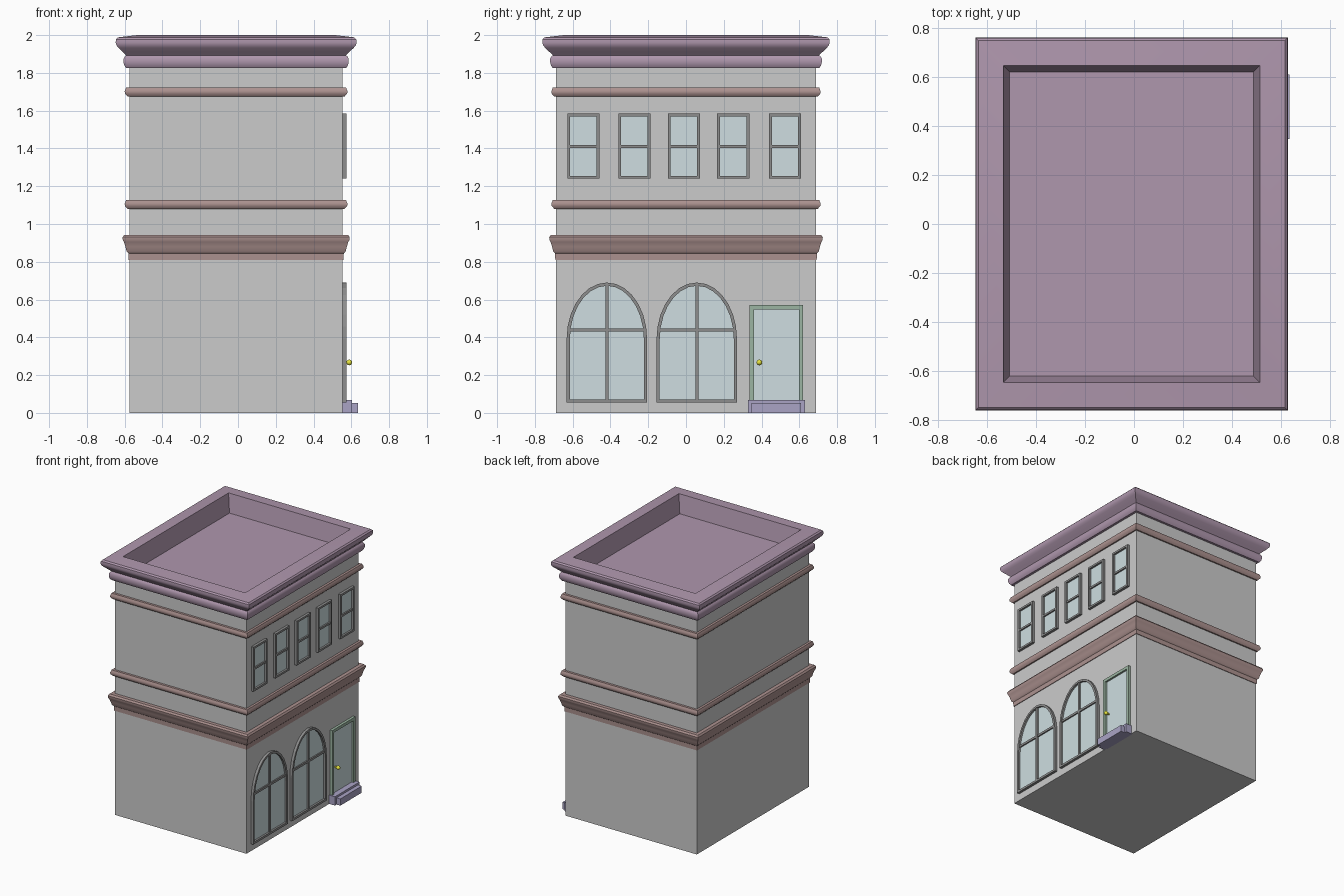
import bpy, bmesh, math

if "Cube" in bpy.data.objects:
    bpy.data.objects.remove(bpy.data.objects["Cube"])

CX, HX, HY = -0.01, 0.564, 0.687      # body centre and half sizes
WALL = CX + HX                        # x of the street wall


def mat(name, r, g, b):
    m = bpy.data.materials.new(name)
    m.diffuse_color = (r, g, b, 1)
    m.use_nodes = True
    m.node_tree.nodes["Principled BSDF"].inputs["Base Color"].default_value = m.diffuse_color
    return m


purple = mat("purple", 0.43, 0.31, 0.42)
brown = mat("brown", 0.42, 0.29, 0.28)
dark = mat("dark", 0.27, 0.27, 0.27)
glass = mat("glass", 0.62, 0.73, 0.75)
green = mat("green", 0.33, 0.46, 0.36)
stone = mat("stone", 0.40, 0.37, 0.56)
yellow = mat("yellow", 0.80, 0.78, 0.05)


def finish(bm, name, material=None, smooth=False):
    bmesh.ops.recalc_face_normals(bm, faces=bm.faces[:])
    me = bpy.data.meshes.new(name)
    bm.to_mesh(me)
    bm.free()
    ob = bpy.data.objects.new(name, me)
    bpy.context.collection.objects.link(ob)
    if material:
        me.materials.append(material)
    if smooth:
        bpy.ops.object.select_all(action='DESELECT')
        ob.select_set(True)
        bpy.context.view_layer.objects.active = ob
        bpy.ops.object.shade_smooth_by_angle(angle=math.radians(35))
    return ob


def box(name, x, y, z, material=None):
    bm = bmesh.new()
    bmesh.ops.create_cube(bm, size=1)
    for v in bm.verts:
        v.co = [(a + b) / 2 + c * (b - a) for (a, b), c in zip((x, y, z), v.co)]
    return finish(bm, name, material)


def moulding(name, profile, material, cap=False):
    """Sweep an (offset, z) profile around the rectangular body."""
    bm = bmesh.new()
    loops = [[bm.verts.new((CX + sx * (HX + o), sy * (HY + o), z))
              for sx, sy in ((-1, -1), (1, -1), (1, 1), (-1, 1))] for o, z in profile]
    pairs = list(zip(loops, loops[1:]))
    if cap:
        bm.faces.new(loops[0])
        bm.faces.new(loops[-1])
    else:
        pairs.append((loops[-1], loops[0]))
    for a, b in pairs:
        for i in range(4):
            j = (i + 1) % 4
            bm.faces.new((a[i], a[j], b[j], b[i]))
    return finish(bm, name, material, True)


def outline(y0, y1, z0, z1, inset, spring=None):
    """Rectangle, or arch-topped opening when spring is given."""
    y0, y1, z0, z1 = y0 + inset, y1 - inset, z0 + inset, z1 - inset
    if spring is None:
        return [(y0, z0), (y1, z0), (y1, z1), (y0, z1)]
    c, r, n = (y0 + y1) / 2, (y1 - y0) / 2, 14
    arc = [(c + r * math.cos(math.pi * i / n),
            spring + (z1 - spring) * math.sin(math.pi * i / n)) for i in range(n + 1)]
    return [(y0, z0), (y1, z0)] + arc


def framed_opening(name, y0, y1, z0, z1, w, material, spring=None):
    """Frame ring standing off the wall plus a glass pane."""
    depth = 0.02
    outer = outline(y0, y1, z0, z1, 0, spring)
    inner = outline(y0, y1, z0, z1, w, spring)
    bm = bmesh.new()
    loops = [[bm.verts.new((x, y, z)) for y, z in pts] for pts, x in
             ((outer, WALL - .005), (outer, WALL + depth),
              (inner, WALL + depth), (inner, WALL - .005))]
    n = len(outer)
    for k in range(4):
        a, b = loops[k], loops[(k + 1) % 4]
        for i in range(n):
            j = (i + 1) % n
            bm.faces.new((a[i], a[j], b[j], b[i]))
    finish(bm, name + "_frame", material)
    bm = bmesh.new()
    f = bm.faces.new([bm.verts.new((WALL + .005, y, z)) for y, z in inner])
    if f.calc_area() > 0:
        finish(bm, name + "_glass", glass)


# Main block
box("body", (CX - HX, WALL), (-HY, HY), (0, 1.85))

# Brown bands
moulding("lower_band", [(-.01, .81), (.005, .81), (.006, .845), (.016, .855), (.022, .88),
                        (.03, .905), (.036, .915), (.037, .93), (.028, .943), (-.01, .943)], brown)
for name, z in (("middle_band", 1.08), ("upper_band", 1.675)):
    moulding(name, [(-.01, z), (.01, z), (.024, z + .015), (.026, z + .027),
                    (.022, z + .037), (.018, z + .048), (-.01, z + .048)], brown)

# Cornice with sunken roof
moulding("cornice_roof", [(-.02, 1.825), (.018, 1.825), (.028, 1.84), (.032, 1.855), (.032, 1.875),
                          (.024, 1.889), (.018, 1.893), (.035, 1.91), (.058, 1.932), (.069, 1.945),
                          (.074, 1.96), (.072, 1.978), (.062, 1.988), (-.04, 2.0),
                          (-.066, 1.86)], purple, True)

# Upper sash windows
for i, y in enumerate((-.543, -.273, -.011, .25, .524)):
    framed_opening(f"upper_window_{i}", y - .085, y + .085, 1.24, 1.585, .015, dark)
    box(f"upper_window_bar_{i}", (WALL, WALL + .016), (y - .075, y + .075), (1.403, 1.418), dark)

# Arched shop windows
for i, y in enumerate((-.419, .057)):
    framed_opening(f"arched_window_{i}", y - .213, y + .213, .055, .69, .017, dark, .39)
    box(f"arched_upright_{i}", (WALL, WALL + .016), (y - .008, y + .008), (.065, .68), dark)
    box(f"arched_crossbar_{i}", (WALL, WALL + .015), (y - .198, y + .198), (.43, .447), dark)

# Door with knob and steps
framed_opening("door", .337, .62, .03, .57, .023, green)
bm = bmesh.new()
bmesh.ops.create_uvsphere(bm, u_segments=16, v_segments=10, radius=.015)
bmesh.ops.translate(bm, vec=(WALL + .035, .388, .267), verts=bm.verts[:])
finish(bm, "door_knob", yellow, True)
box("knob_stem", (WALL, WALL + .03), (.383, .393), (.262, .272), yellow)
box("upper_step", (WALL - .01, .603), (.327, .63), (0, .068), stone)
box("lower_step", (WALL - .01, .635), (.347, .61), (0, .052), stone)
